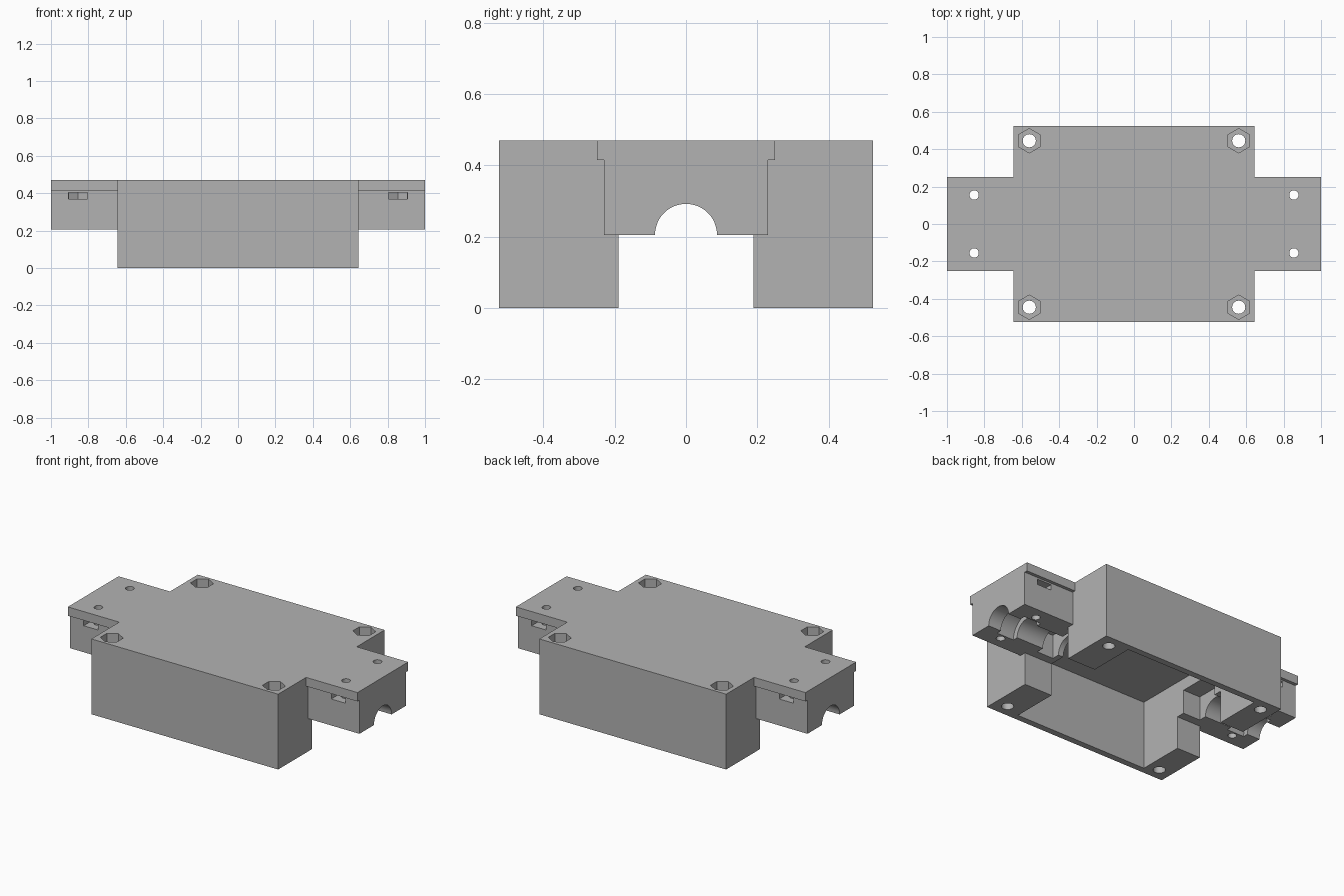
import bpy, bmesh, math
from mathutils import Matrix

cube = bpy.data.objects.get("Cube")
if cube:
    bpy.data.objects.remove(cube, do_unlink=True)

GREY = (0.45, 0.45, 0.45, 1)
mat = bpy.data.materials.new("plain grey")
mat.use_nodes = True
mat.diffuse_color = GREY
mat.node_tree.nodes["Principled BSDF"].inputs["Base Color"].default_value = GREY

TOP = 0.47        # upper face of the whole housing
SPLIT = 0.205     # underside of the end arms


def make_object(name, bm):
    mesh = bpy.data.meshes.new(name)
    bm.to_mesh(mesh)
    bm.free()
    obj = bpy.data.objects.new(name, mesh)
    bpy.context.collection.objects.link(obj)
    return obj


def box(name, x0, x1, y0, y1, z0, z1):
    bm = bmesh.new()
    bmesh.ops.create_cube(bm, size=1)
    bmesh.ops.scale(bm, vec=(x1 - x0, y1 - y0, z1 - z0), verts=bm.verts)
    bmesh.ops.translate(bm, vec=((x0 + x1) / 2, (y0 + y1) / 2, (z0 + z1) / 2), verts=bm.verts)
    return make_object(name, bm)


def prism(name, sides, radius, length, centre, axis="Z", turn=0):
    bm = bmesh.new()
    bmesh.ops.create_cone(bm, cap_ends=True, segments=sides, radius1=radius,
                          radius2=radius, depth=length,
                          matrix=Matrix.Rotation(turn, 4, "Z"))
    if axis == "X":
        bmesh.ops.rotate(bm, matrix=Matrix.Rotation(math.pi / 2, 3, "Y"), verts=bm.verts)
    bmesh.ops.translate(bm, vec=centre, verts=bm.verts)
    return make_object(name, bm)


def combine(tool, operation="DIFFERENCE"):
    tool.hide_render = True
    mod = housing.modifiers.new("shape", "BOOLEAN")
    mod.operation = operation
    mod.solver = "EXACT"
    mod.object = tool
    bpy.context.view_layer.objects.active = housing
    bpy.ops.object.modifier_apply(modifier=mod.name)
    bpy.data.objects.remove(tool, do_unlink=True)


# Main body with a T-section arm running out of both ends
housing = box("housing", -0.645, 0.645, -0.525, 0.525, 0, TOP)
combine(box("arms", -1, 1, -0.23, 0.23, SPLIT, TOP), "UNION")
combine(box("arm_flanges", -1, 1, -0.25, 0.25, 0.415, TOP), "UNION")

# Hollow underside and the open passage through both end walls
combine(box("cavity", -0.48, 0.45, -0.485, 0.485, -0.1, 0.43))
combine(box("passage", -0.8, 0.8, -0.19, 0.19, -0.1, SPLIT))

for sx in (-1, 1):
    # Shaft channel, its wide groove and the square pocket
    combine(prism("channel", 48, 0.087, 0.8, (sx * 0.8, 0, SPLIT), "X"))
    combine(prism("groove", 48, 0.12, 0.12, (sx * 0.85, 0, SPLIT), "X"))
    inner = 0.485 if sx > 0 else 0.47
    xs = sorted((sx * inner, sx * 0.6))
    combine(box("pocket", *xs, -0.136, 0.136, 0.1, 0.355))

    for sy in (-1, 1):
        # Body bolt hole with a hexagonal recess on top
        x, y = sx * 0.56, sy * 0.445
        combine(prism("bolt_hole", 32, 0.035, 1.2, (x, y, 0.2)))
        combine(prism("nut_recess", 6, 0.065, 0.2, (x, y, TOP)))

        # Arm bolt hole with a nut slot opening sideways
        x, y = sx * 0.855, sy * 0.155
        combine(prism("arm_hole", 24, 0.025, 1.2, (x, y, 0.3)))
        ys = sorted((y, sy * 0.3))
        combine(box("nut_slot", x - 0.05, x + 0.05, *ys, 0.37, 0.405))
        combine(prism("nut_seat", 6, 0.0575, 0.035, (x, y, 0.3875)))

# Finish: one colour, smooth bores with crisp edges
housing.data.materials.clear()
housing.data.materials.append(mat)
for face in housing.data.polygons:
    face.material_index = 0
bpy.ops.object.select_all(action="DESELECT")
housing.select_set(True)
bpy.context.view_layer.objects.active = housing
bpy.ops.object.shade_smooth_by_angle(angle=math.radians(30))
